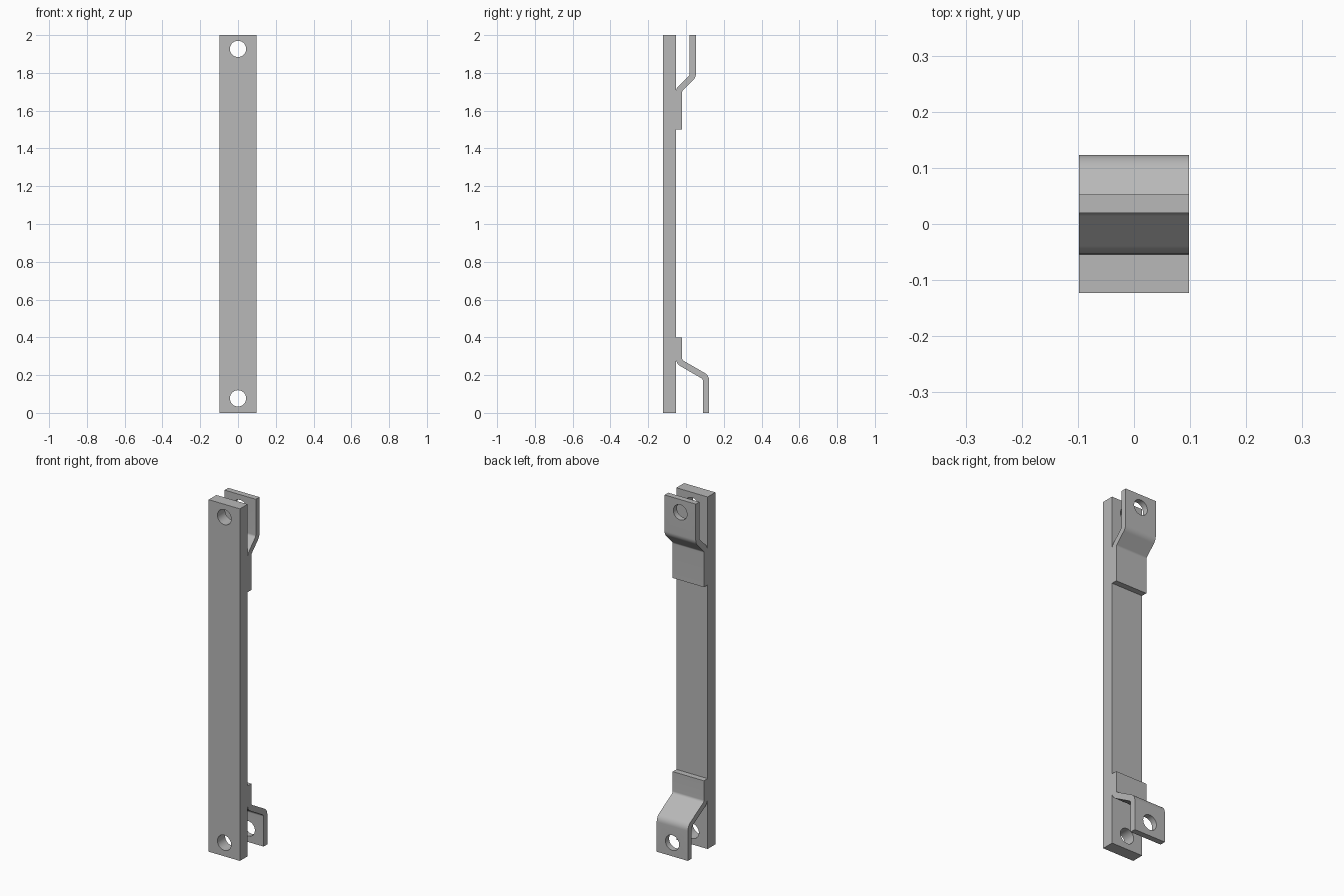
import bpy, bmesh, math
from mathutils import Vector, Matrix

HALF_W = 0.098        # half width of bar and straps
THICK = 0.033         # strap thickness
HOLE_R = 0.043
HOLE_Z = (0.077, 1.927)

cube = bpy.data.objects.get("Cube")
if cube:
    bpy.data.objects.remove(cube, do_unlink=True)

steel = bpy.data.materials.new("grey_steel")
steel.use_nodes = True
grey = (0.48, 0.48, 0.48, 1)
steel.diffuse_color = grey
steel.node_tree.nodes["Principled BSDF"].inputs["Base Color"].default_value = grey


def make_object(name, bm):
    bmesh.ops.recalc_face_normals(bm, faces=bm.faces)
    mesh = bpy.data.meshes.new(name)
    bm.to_mesh(mesh)
    bm.free()
    mesh.materials.append(steel)
    obj = bpy.data.objects.new(name, mesh)
    bpy.context.collection.objects.link(obj)
    return obj


def select_only(obj):
    bpy.ops.object.select_all(action='DESELECT')
    obj.select_set(True)
    bpy.context.view_layer.objects.active = obj


def drill(obj, z):
    """Cut a round hole through the part, front to back."""
    bm = bmesh.new()
    turn = Matrix.Translation((0, 0, z)) @ Matrix.Rotation(math.pi / 2, 4, 'X')
    bmesh.ops.create_cone(bm, cap_ends=True, segments=48, radius1=HOLE_R,
                          radius2=HOLE_R, depth=1, matrix=turn)
    cutter = make_object("hole_cutter", bm)
    cutter.hide_render = True
    mod = obj.modifiers.new("hole", 'BOOLEAN')
    mod.operation = 'DIFFERENCE'
    mod.solver = 'EXACT'
    mod.object = cutter
    select_only(obj)
    bpy.ops.object.modifier_apply(modifier=mod.name)
    bpy.data.objects.remove(cutter, do_unlink=True)


def finish(obj):
    select_only(obj)
    bpy.ops.object.shade_smooth_by_angle(angle=math.radians(30))


def bent_path(corners, radius, steps=8):
    """Points and directions along a line whose corners are rounded."""
    pts = [Vector(c) for c in corners]
    path = [(pts[0], (pts[1] - pts[0]).normalized())]
    for a, b, c in zip(pts, pts[1:], pts[2:]):
        d0, d1 = (b - a).normalized(), (c - b).normalized()
        angle = d0.angle_signed(d1)          # clockwise positive
        side = -1 if angle > 0 else 1
        start = b - d0 * radius * math.tan(abs(angle) / 2)
        centre = start + side * radius * Vector((-d0.y, d0.x))
        for i in range(steps + 1):
            turn = Matrix.Rotation(side * abs(angle) * i / steps, 2)
            path.append((centre + turn @ (start - centre), turn @ d0))
    path.append((pts[-1], (pts[-1] - pts[-2]).normalized()))
    return path


def strap(name, corners, hole_z):
    """Flat strap of constant thickness following a bent side profile."""
    bm = bmesh.new()
    rings = []
    for p, d in bent_path(corners, THICK):
        off = Vector((-d.y, d.x)) * THICK / 2
        rings.append([bm.verts.new((x, q.x, q.y)) for x, q in (
            (-HALF_W, p - off), (HALF_W, p - off),
            (HALF_W, p + off), (-HALF_W, p + off))])
    for r, s in zip(rings, rings[1:]):
        for i in range(4):
            j = (i + 1) % 4
            bm.faces.new((r[i], r[j], s[j], s[i]))
    bm.faces.new(rings[0])
    bm.faces.new(rings[-1])
    obj = make_object(name, bm)
    drill(obj, hole_z)
    finish(obj)


# Long flat bar
bm = bmesh.new()
bmesh.ops.create_cube(bm, size=1)
bmesh.ops.scale(bm, vec=(2 * HALF_W, 0.069, 2), verts=bm.verts)
bmesh.ops.translate(bm, vec=(0, -0.0885, 1), verts=bm.verts)
bar = make_object("main_bar", bm)
for z in HOLE_Z:
    drill(bar, z)
finish(bar)

# Offset straps that form a fork at each end (y, z side profiles)
strap("upper_strap", [(-0.0375, 1.5), (-0.0375, 1.709), (0.036, 1.782), (0.036, 2)], HOLE_Z[1])
strap("lower_strap", [(-0.0375, 0.4), (-0.0375, 0.271), (0.1065, 0.188), (0.1065, 0)], HOLE_Z[0])
